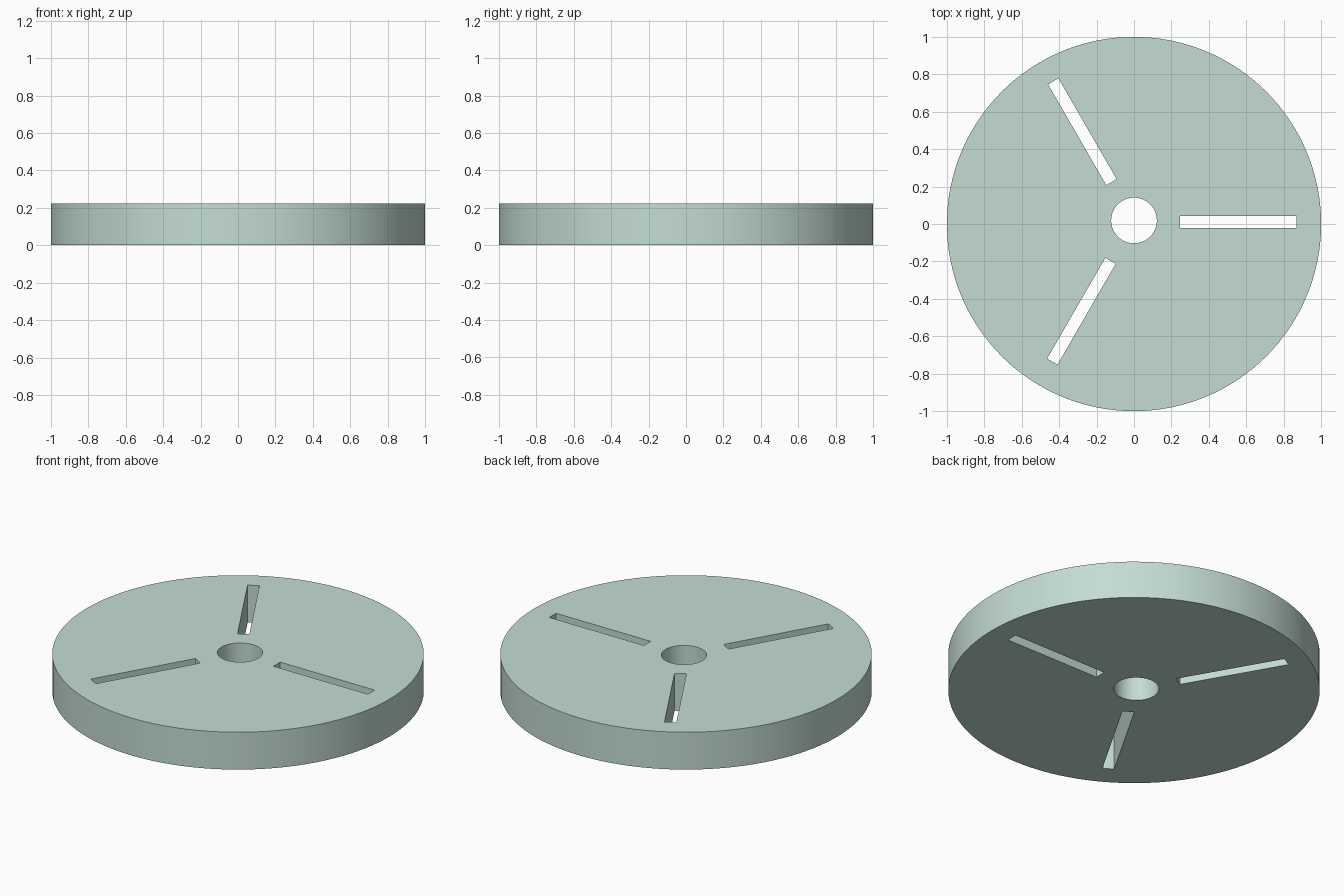
import bpy
import math

if "Cube" in bpy.data.objects:
    bpy.data.objects.remove(bpy.data.objects["Cube"])

HEIGHT = 0.222
MID = HEIGHT / 2


def cylinder(name, radius, depth, y=0.0, sides=128):
    bpy.ops.mesh.primitive_cylinder_add(vertices=sides, radius=radius, depth=depth,
                                        location=(0, y, MID))
    bpy.context.object.name = name
    return bpy.context.object


def slot(name, x, y, angle):
    bpy.ops.mesh.primitive_cube_add(size=1, location=(x, y, MID),
                                    rotation=(0, 0, math.radians(angle)))
    ob = bpy.context.object
    ob.name = name
    ob.scale = (0.622, 0.064, HEIGHT * 2)
    return ob


# Solid disc
disc = cylinder("slotted_disc", 1.0, HEIGHT)

# Cutters: centre bore and three radial slots, slightly offset from the disc centre
cutters = [cylinder("bore_cutter", 0.122, HEIGHT * 2, y=0.019, sides=64)]
for i, (x, y) in enumerate([(0.558, 0.011), (-0.276, 0.493), (-0.281, -0.466)]):
    cutters.append(slot(f"slot_cutter_{i + 1}", x, y, 120 * i))

# Cut everything through, then discard the cutters
bpy.ops.object.select_all(action='DESELECT')
disc.select_set(True)
bpy.context.view_layer.objects.active = disc
for cutter in cutters:
    mod = disc.modifiers.new("cut", 'BOOLEAN')
    mod.operation = 'DIFFERENCE'
    mod.solver = 'EXACT'
    mod.object = cutter
    bpy.ops.object.modifier_apply(modifier=mod.name)
    bpy.data.objects.remove(cutter)

# Smooth rim and bore, sharp edges elsewhere
bpy.ops.object.shade_smooth_by_angle(angle=math.radians(30))

# Pale green finish
mat = bpy.data.materials.new("pale_green")
mat.diffuse_color = (0.55, 0.72, 0.65, 1)
mat.use_nodes = True
mat.node_tree.nodes["Principled BSDF"].inputs["Base Color"].default_value = mat.diffuse_color
disc.data.materials.clear()
disc.data.materials.append(mat)
